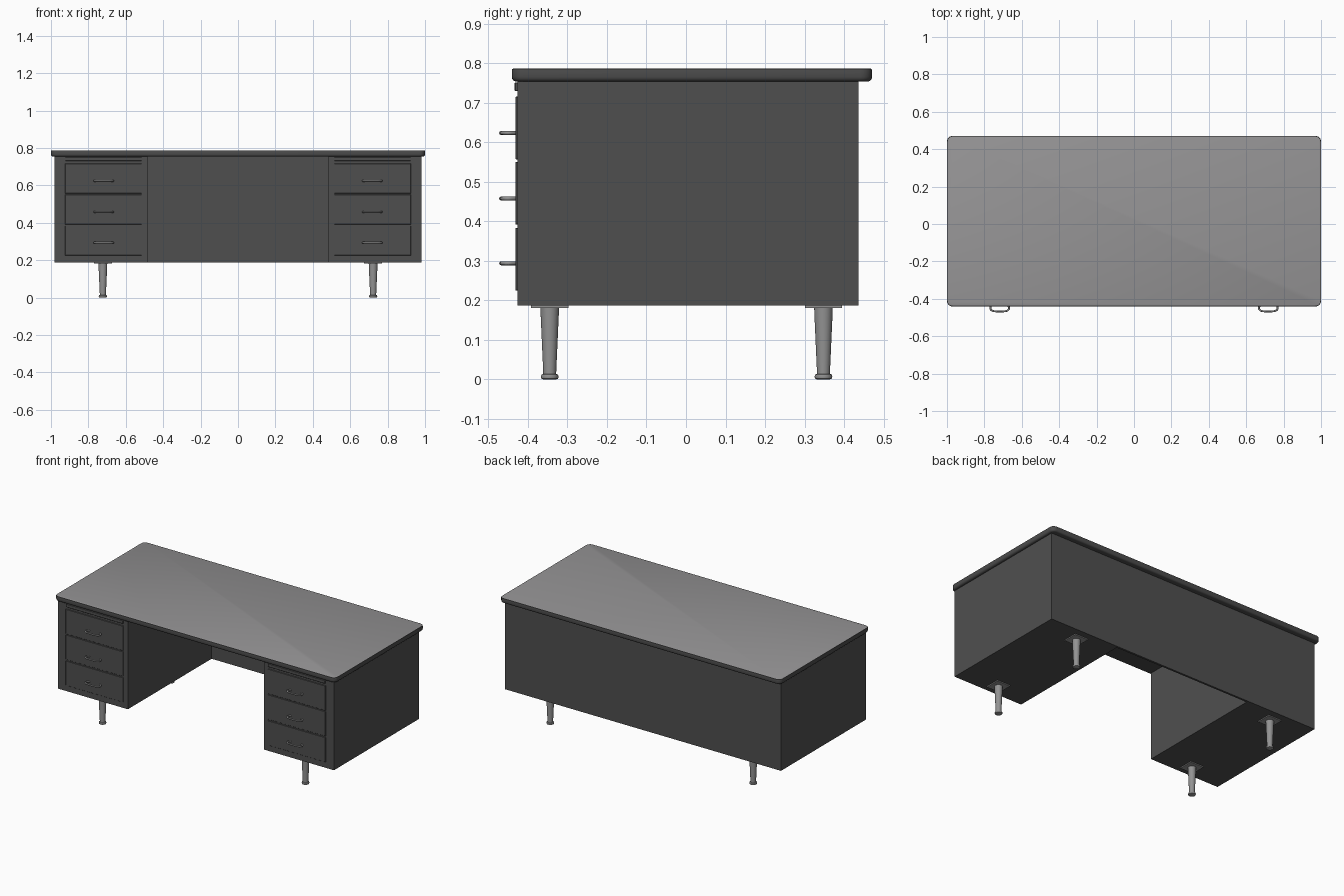
import bpy, bmesh, math

if "Cube" in bpy.data.objects:
    bpy.data.objects.remove(bpy.data.objects["Cube"])


def material(name, r, g, b):
    m = bpy.data.materials.new(name)
    m.diffuse_color = (r, g, b, 1)
    m.use_nodes = True
    m.node_tree.nodes["Principled BSDF"].inputs["Base Color"].default_value = m.diffuse_color
    return m


BODY = material("charcoal_paint", 0.078, 0.078, 0.078)
TRIM = material("dark_edge_trim", 0.07, 0.07, 0.07)
TOP = material("grey_laminate", 0.30, 0.295, 0.30)
METAL = material("brushed_metal", 0.29, 0.29, 0.29)


def finish(name, bm, *mats):
    me = bpy.data.meshes.new(name)
    bmesh.ops.recalc_face_normals(bm, faces=bm.faces)
    bm.to_mesh(me)
    bm.free()
    ob = bpy.data.objects.new(name, me)
    bpy.context.collection.objects.link(ob)
    for m in mats:
        me.materials.append(m)
    return ob


def box_bm(x0, x1, y0, y1, z0, z1):
    bm = bmesh.new()
    bmesh.ops.create_cube(bm, size=1)
    for v in bm.verts:
        v.co = ((x0 + x1) / 2 + v.co.x * (x1 - x0),
                (y0 + y1) / 2 + v.co.y * (y1 - y0),
                (z0 + z1) / 2 + v.co.z * (z1 - z0))
    return bm


def box(name, x, y, z, mat, bevel=0.0):
    bm = box_bm(*x, *y, *z)
    if bevel:
        bmesh.ops.bevel(bm, geom=bm.edges[:], offset=bevel, segments=1, affect='EDGES')
    return finish(name, bm, mat)


def smooth(ob, angle=35):
    bpy.ops.object.select_all(action='DESELECT')
    ob.select_set(True)
    bpy.context.view_layer.objects.active = ob
    bpy.ops.object.shade_smooth_by_angle(angle=math.radians(angle))


def lathe(name, profile, x, y, mat, n=24):
    # Turned solid from (radius, height) pairs
    bm = bmesh.new()
    rings = [[bm.verts.new((x + r * math.cos(2 * math.pi * i / n),
                            y + r * math.sin(2 * math.pi * i / n), z)) for i in range(n)]
             for r, z in profile]
    for a, b in zip(rings, rings[1:]):
        for i in range(n):
            bm.faces.new((a[i], a[(i + 1) % n], b[(i + 1) % n], b[i]))
    bm.faces.new(rings[0])
    bm.faces.new(rings[-1])
    ob = finish(name, bm, mat)
    smooth(ob)


def handle(name, x, z):
    # Bow-shaped drawer pull
    cu = bpy.data.curves.new(name, 'CURVE')
    cu.dimensions = '3D'
    cu.bevel_depth = 0.005
    cu.bevel_resolution = 2
    cu.resolution_u = 5
    half = [(-0.036, -0.428), (-0.046, -0.438), (-0.050, -0.452), (-0.040, -0.463), (-0.02, -0.467)]
    pts = half + [(-px, py) for px, py in reversed(half)]
    sp = cu.splines.new('BEZIER')
    sp.bezier_points.add(len(pts) - 1)
    for p, (px, py) in zip(sp.bezier_points, pts):
        p.co = (x + px, py, z)
        p.handle_left_type = p.handle_right_type = 'AUTO'
    cu.use_fill_caps = True
    ob = bpy.data.objects.new(name, cu)
    bpy.context.collection.objects.link(ob)
    cu.materials.append(METAL)
    bpy.ops.object.select_all(action='DESELECT')
    ob.select_set(True)
    bpy.context.view_layer.objects.active = ob
    bpy.ops.object.convert(target='MESH')
    smooth(bpy.context.view_layer.objects.active, 50)


# Desk top: rounded corners, rounded lower lip, lighter laminate on the upper face
bm = box_bm(-1, 1, -0.441, 0.471, 0.754, 0.787)
bmesh.ops.bevel(bm, geom=[e for e in bm.edges if abs(e.verts[0].co.z - e.verts[1].co.z) > 0.01],
                offset=0.03, segments=6, profile=0.5, affect='EDGES')
for level, size, seg in ((0.754, 0.012, 4), (0.787, 0.004, 2)):
    rim = [e for e in bm.edges if all(abs(v.co.z - level) < 1e-5 for v in e.verts)]
    bmesh.ops.bevel(bm, geom=rim, offset=size, segments=seg, profile=0.5, affect='EDGES')
bm.normal_update()
for f in bm.faces:
    f.material_index = 1 if f.normal.z > 0.95 else 0
smooth(finish("desk_top", bm, TRIM, TOP))

# Modesty panel across the back of the knee space
box("back_panel", (-0.487, 0.487), (0.424, 0.437), (0.187, 0.756), BODY)

LEG = [(0.016, 0.0), (0.021, 0.002), (0.0225, 0.007), (0.021, 0.012), (0.0165, 0.014),
       (0.0165, 0.02), (0.023, 0.165), (0.0235, 0.181)]

for side, s in (("left", -1), ("right", 1)):
    def xr(a, b):
        return tuple(sorted((s * a, s * b)))
    # Pedestal cabinet
    box(side + "_pedestal", xr(0.485, 0.982), (-0.427, 0.437), (0.187, 0.756), BODY)
    # Pull-out writing shelf
    box(side + "_pullout_shelf", xr(0.515, 0.923), (-0.434, -0.42), (0.73, 0.752), BODY, 0.002)
    # Drawers and pulls
    for i, z in enumerate((0.225, 0.392, 0.557)):
        box(f"{side}_drawer_{i + 1}", xr(0.515, 0.925), (-0.432, -0.42), (z, z + 0.159), BODY, 0.0015)
        handle(f"{side}_handle_{i + 1}", s * 0.718, (0.294, 0.458, 0.624)[i])
    # Legs with mounting plates
    for end, y in (("front", -0.345), ("back", 0.348)):
        box(f"{side}_{end}_leg_plate", xr(0.675, 0.77), (y - 0.047, y + 0.047), (0.181, 0.188), METAL)
        lathe(f"{side}_{end}_leg", LEG, s * 0.7225, y, METAL)
